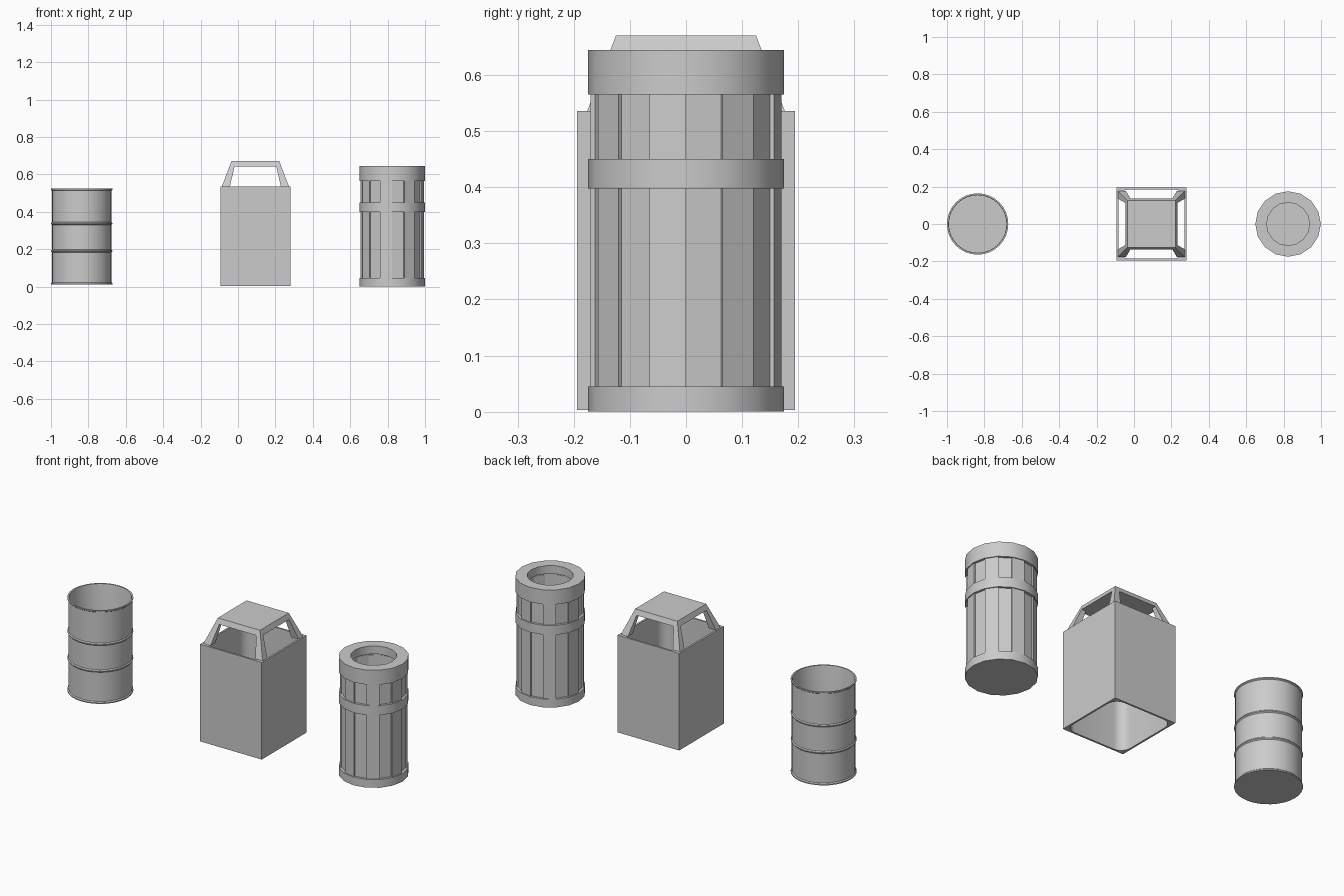
import bpy, bmesh, math

if "Cube" in bpy.data.objects:
    bpy.data.objects.remove(bpy.data.objects["Cube"])


def finish(name, bm, smooth=True):
    bmesh.ops.remove_doubles(bm, verts=bm.verts, dist=1e-5)
    bmesh.ops.recalc_face_normals(bm, faces=bm.faces)
    me = bpy.data.meshes.new(name)
    bm.to_mesh(me)
    bm.free()
    ob = bpy.data.objects.new(name, me)
    bpy.context.collection.objects.link(ob)
    bpy.context.view_layer.objects.active = ob
    ob.select_set(True)
    if smooth:
        bpy.ops.object.shade_smooth_by_angle(angle=math.radians(30))
    ob.select_set(False)
    return ob


def lathe(name, profile, cx, sides, closed=False):
    """Spin (radius, z) points around a vertical axis at x = cx."""
    bm = bmesh.new()
    rings = []
    for r, z in profile:
        rings.append([bm.verts.new((cx + r * math.cos(math.tau * i / sides),
                                    r * math.sin(math.tau * i / sides), z)) for i in range(sides)])
    if closed:
        rings.append(rings[0])
    for a, b in zip(rings, rings[1:]):
        for i in range(sides):
            j = (i + 1) % sides
            bm.faces.new((a[i], a[j], b[j], b[i]))
    if not closed:
        bm.faces.new(rings[0])
        bm.faces.new(rings[-1])
    return finish(name, bm)


def loft(name, loops, closed=False):
    """Bridge equal-length loops of points, capped unless closed."""
    bm = bmesh.new()
    rings = [[bm.verts.new(p) for p in loop] for loop in loops]
    n = len(rings[0])
    if closed:
        rings.append(rings[0])
    for a, b in zip(rings, rings[1:]):
        for i in range(n):
            bm.faces.new((a[i], a[(i + 1) % n], b[(i + 1) % n], b[i]))
    if not closed:
        bm.faces.new(rings[0])
        bm.faces.new(rings[-1])
    return finish(name, bm)


# Oil drum: open top, thin wall, beads at rims and two ribs
R, B = 0.159, 0.164
profile = [(0.156, 0.022), (B, 0.012), (B, 0.018), (R, 0.023)]
profile[0] = (0.157, 0.012)
for z in (0.19, 0.337):
    profile += [(R, z - 0.007), (B, z - 0.002), (B, z + 0.002), (R, z + 0.007)]
profile += [(R, 0.513), (B, 0.517), (B, 0.523), (0.156, 0.523), (0.154, 0.515), (0.154, 0.022)]
lathe("steel_drum", profile, -0.836, 32)

# Square bin body: open tube with rounded inside corners
CX, HX, HY, SEG = 0.093, 0.187, 0.194, 6


def rounded(hx, hy, r, z):
    pts = []
    for k, (sx, sy) in enumerate(((1, 1), (-1, 1), (-1, -1), (1, -1))):
        for s in range(SEG + 1):
            a = math.pi / 2 * (k + s / SEG)
            pts.append((CX + sx * (hx - r) + r * math.cos(a), sy * (hy - r) + r * math.sin(a), z))
    return pts


def square_outer(z):
    """Sharp rectangle with the same point count as the rounded loop."""
    pts = []
    for sx, sy in ((1, 1), (-1, 1), (-1, -1), (1, -1)):
        pts += [(CX + sx * HX, sy * HY, z)] * (SEG + 1)
    return pts


bm = bmesh.new()
loops = [square_outer(0.003), square_outer(0.536),
         rounded(HX - 0.01, HY - 0.01, 0.055, 0.536), rounded(HX - 0.01, HY - 0.01, 0.055, 0.003)]
n = len(loops[0])
for a, b in zip(loops, loops[1:] + loops[:1]):
    for i in range(n):
        j = (i + 1) % n
        pts = []
        for p in (a[i], a[j], b[j], b[i]):
            if p not in pts:
                pts.append(p)
        if len(pts) > 2:
            bm.faces.new([bm.verts.new(p) for p in pts])
finish("square_bin_body", bm)

# Sloping hood: top plate and four corner posts
Z0, Z1, Z2 = 0.536, 0.642, 0.67


def rect(x0, x1, y0, y1, z):
    return [(CX + x0, y0, z), (CX + x1, y0, z), (CX + x1, y1, z), (CX + x0, y1, z)]


def hood_half(z):
    t = (z - Z0) / (Z2 - Z0)
    return 0.179 - 0.051 * t, 0.176 - 0.051 * t


levels = [rect(-x, x, -y, y, z) for z in (Z1, Z2) for x, y in [hood_half(z)]]
loft("hood_top", levels)
for sx in (1, -1):
    for sy in (1, -1):
        post = []
        for z, inner in ((Z0 - 0.001, 0.136), (Z1, 0.112)):
            x, y = hood_half(z)
            post.append(rect(sx * inner, sx * x, sy * inner, sy * y, z))
        loft("hood_post", post)

# Round slatted bin: sixteen panels, every second one recessed
RX, N = 0.824, 16


def polar(r, k, z):
    a = math.tau * k / N
    return (RX + r * math.cos(a), r * math.sin(a), z)


for k in range(N):
    r = 0.170 if k % 2 else 0.162
    loft("bin_slat", [[polar(r, k, z), polar(r, k + 1, z), polar(0.15, k + 1, z), polar(0.15, k, z)]
                      for z in (0.03, 0.58)])

# Bands, base and lid with a round mouth
lathe("bin_base", [(0.175, 0), (0.175, 0.045)], RX, N)
lathe("bin_middle_band", [(0.175, 0.398), (0.175, 0.45), (0.155, 0.45), (0.155, 0.398)], RX, N, True)
lathe("bin_lid", [(0.175, 0.565), (0.175, 0.645), (0.115, 0.645), (0.115, 0.6),
                  (0.152, 0.6), (0.152, 0.565)], RX, 32 // 2, True)
